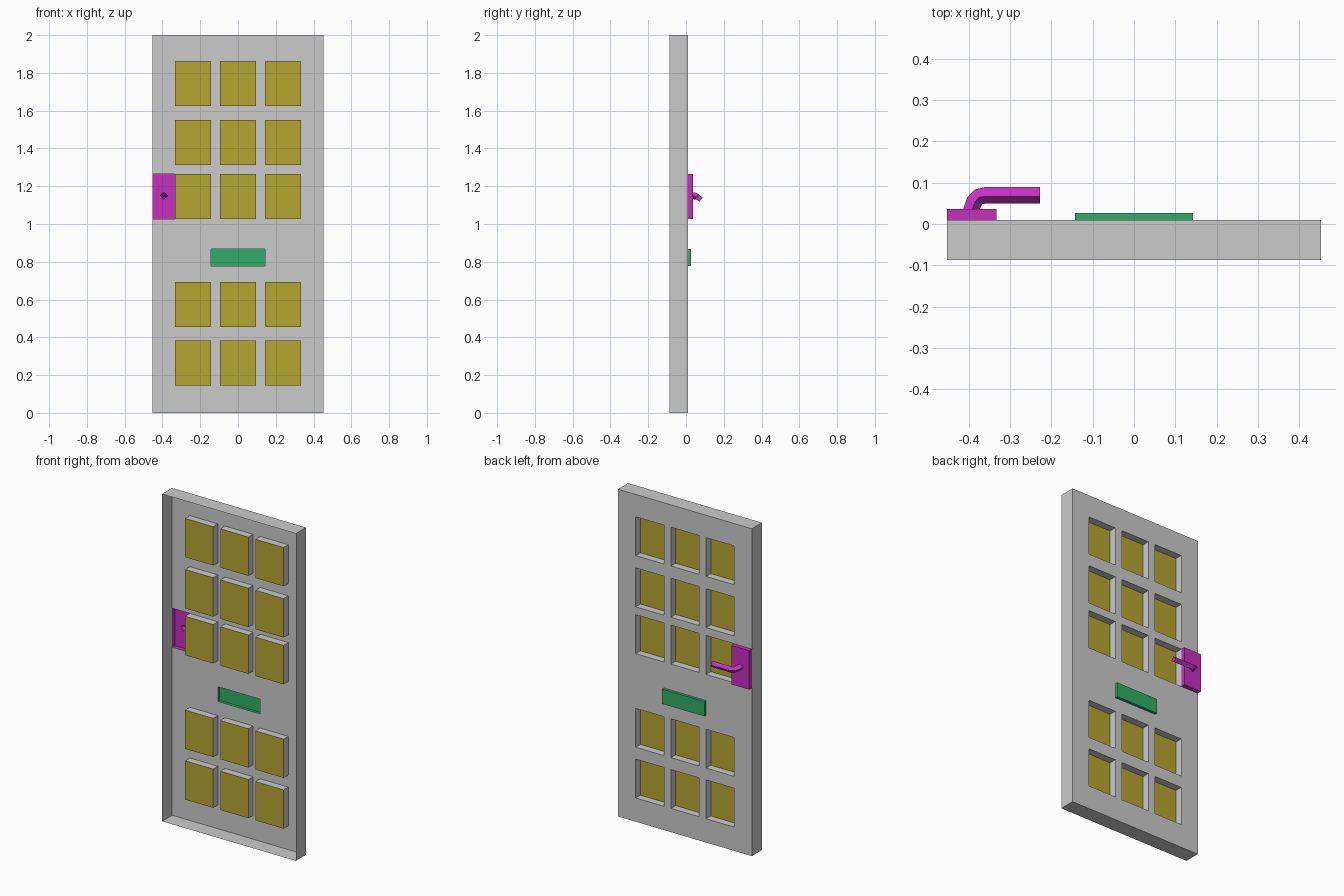
import bpy, bmesh
from math import sin, cos, radians

if "Cube" in bpy.data.objects:
    bpy.data.objects.remove(bpy.data.objects["Cube"])

FACE, BACK, PANE = 0.01, -0.087, -0.035      # door skin, rim and pane depths (y)
COLS = [(-0.333, -0.143), (-0.095, 0.095), (0.143, 0.333)]
ROWS = [(0.145, 0.382), (0.455, 0.692), (1.027, 1.265), (1.313, 1.551), (1.626, 1.863)]
PLATE = (-0.452, -0.333, 1.027, 1.265)       # x0, x1, z0, z1
SLOT = (-0.143, 0.143, 0.778, 0.868)
WINDOWS = [(a, b, c, d) for a, b in COLS for c, d in ROWS]


def rect(r, y):
    x0, x1, z0, z1 = r
    return [(x0, y, z0), (x0, y, z1), (x1, y, z1), (x1, y, z0)]   # faces +y


def walls(bm, r, y0, y1):
    """Four side walls joining a rectangle at y0 to the same one at y1."""
    a, b = rect(r, y0), rect(r, y1)
    for i in range(4):
        j = (i + 1) % 4
        bm.faces.new([bm.verts.new(p) for p in (a[i], a[j], b[j], b[i])])


def quad(bm, pts):
    return bm.faces.new([bm.verts.new(p) for p in pts])


def finish(name, bm, color=None):
    bmesh.ops.remove_doubles(bm, verts=bm.verts, dist=1e-5)
    me = bpy.data.meshes.new(name)
    bm.to_mesh(me)
    bm.free()
    ob = bpy.data.objects.new(name, me)
    bpy.context.collection.objects.link(ob)
    if color:
        mat = bpy.data.materials.new(name + "_colour")
        mat.diffuse_color = color
        mat.use_nodes = True
        mat.node_tree.nodes["Principled BSDF"].inputs["Base Color"].default_value = mat.diffuse_color
        me.materials.append(mat)
    return ob


# Door skin: gridded face with openings, outer rim and window reveals
holes = WINDOWS + [PLATE, SLOT]
xs = sorted({-0.452, 0.452} | {v for h in holes for v in h[:2]})
zs = sorted({0.0, 2.0} | {v for h in holes for v in h[2:]})
bm = bmesh.new()
for x0, x1 in zip(xs, xs[1:]):
    for z0, z1 in zip(zs, zs[1:]):
        cx, cz = (x0 + x1) / 2, (z0 + z1) / 2
        if not any(a < cx < b and c < cz < d for a, b, c, d in holes):
            quad(bm, rect((x0, x1, z0, z1), FACE))
walls(bm, (-0.452, 0.452, 0, 2), BACK, FACE)
for w in WINDOWS:
    walls(bm, w, PANE, FACE)
for f in bm.faces:                            # reveals face into the openings
    f.normal_update()
    c = f.calc_center_median()
    for a, b, lo, hi in WINDOWS:
        if a - 1e-4 < c.x < b + 1e-4 and lo - 1e-4 < c.z < hi + 1e-4 and abs(f.normal.y) < 0.5:
            if f.normal.x * ((a + b) / 2 - c.x) + f.normal.z * ((lo + hi) / 2 - c.z) < 0:
                f.normal_flip()
            break
finish("door_frame", bm)

# Window panes
bm = bmesh.new()
for w in WINDOWS:
    quad(bm, rect(w, PANE))
finish("window_panes", bm, (0.46, 0.38, 0.03, 1))

# Letter slot: shallow tray, open on the inside
bm = bmesh.new()
walls(bm, SLOT, FACE, 0.027)
quad(bm, rect(SLOT, 0.027))
finish("letter_slot", bm, (0.03, 0.42, 0.14, 1))

# Handle: hollow backplate with a swept four-sided lever
bm = bmesh.new()
SECTION = [(0.02, 0.003), (-0.002, 0.018), (-0.02, -0.002), (0.002, -0.018)]
PATH = [(-0.393, 0.036, 1.15, 0), (-0.386, 0.055, 1.147, 25),
        (-0.376, 0.066, 1.14, 60), (-0.362, 0.069, 1.136, 90),
        (-0.228, 0.069, 1.136, 90)]
rings = []
for x, y, z, ang in PATH:
    t = radians(ang)
    rings.append([(x - w * cos(t), y + w * sin(t), z + h) for w, h in SECTION])
walls(bm, PLATE, FACE, 0.036)
edge = rect((PLATE[0], PLATE[1], PLATE[2], PLATE[3]), 0.036)
edge = [edge[0], edge[1], edge[2], edge[3]]
for a, b in zip([edge] + rings, rings):
    for i in range(4):
        j = (i + 1) % 4
        if a is edge or a != b:
            quad(bm, (a[i], a[j], b[j], b[i]))
quad(bm, rings[-1])
bmesh.ops.remove_doubles(bm, verts=bm.verts, dist=1e-5)
bmesh.ops.recalc_face_normals(bm, faces=bm.faces)
finish("door_handle", bm, (0.56, 0.03, 0.53, 1))
